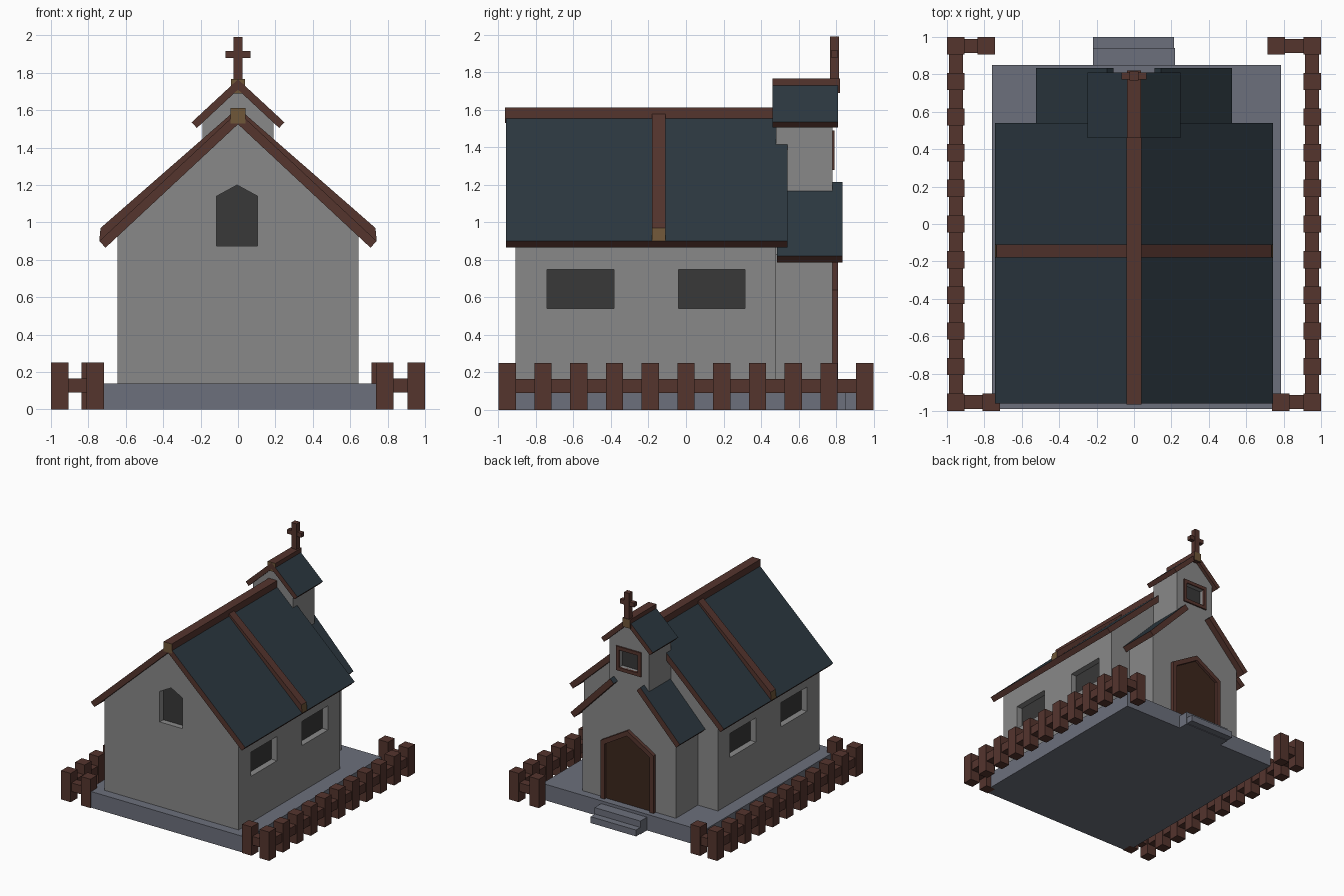
import bpy, bmesh
from mathutils import Vector

if "Cube" in bpy.data.objects:
    bpy.data.objects.remove(bpy.data.objects["Cube"])


def material(name, rgb):
    m = bpy.data.materials.new(name)
    m.diffuse_color = (*rgb, 1)
    m.use_nodes = True
    m.node_tree.nodes["Principled BSDF"].inputs["Base Color"].default_value = m.diffuse_color
    return m


WALL = material("wall_grey", (0.25, 0.25, 0.25))
WOOD = material("brown_wood", (0.09, 0.035, 0.027))
DOOR = material("dark_wood", (0.045, 0.02, 0.012))
TILE = material("slate_blue", (0.025, 0.04, 0.052))
STONE = material("blue_stone", (0.15, 0.16, 0.2))
PANE = material("dark_pane", (0.04, 0.04, 0.04))
END = material("cut_wood", (0.16, 0.095, 0.04))


def prism(name, pts, a, b, mat, axis="y", accent=None, test=None):
    """Extrude a profile along y (points x,z) or along x (points y,z)."""
    bm = bmesh.new()
    place = (lambda p, t: (p[0], t, p[1])) if axis == "y" else (lambda p, t: (t, p[0], p[1]))
    face = bm.faces.new([bm.verts.new(place(p, a)) for p in pts])
    ext = bmesh.ops.extrude_face_region(bm, geom=[face])
    shift = Vector((0, b - a, 0)) if axis == "y" else Vector((b - a, 0, 0))
    bmesh.ops.translate(bm, vec=shift,
                        verts=[v for v in ext["geom"] if isinstance(v, bmesh.types.BMVert)])
    bmesh.ops.recalc_face_normals(bm, faces=bm.faces)
    bm.normal_update()
    if accent:
        for f in bm.faces:
            f.material_index = int(test(f.normal))
    me = bpy.data.meshes.new(name)
    bm.to_mesh(me)
    bm.free()
    me.materials.append(mat)
    if accent:
        me.materials.append(accent)
    ob = bpy.data.objects.new(name, me)
    bpy.context.collection.objects.link(ob)
    return ob


def rect(u0, u1, v0, v1):
    return [(u0, v0), (u1, v0), (u1, v1), (u0, v1)]


def box(name, x0, x1, y0, y1, z0, z1, mat, **kw):
    return prism(name, rect(x0, x1, z0, z1), y0, y1, mat, **kw)


def sym(half):
    """Mirror a half profile across x = 0."""
    return half + [(-x, z) for x, z in reversed(half) if x > 0]


def carve(target, pts, a, b, axis="y"):
    """Cut a recess into a wall."""
    cutter = prism("cutter", pts, a, b, WALL, axis)
    cutter.hide_render = True
    mod = target.modifiers.new("recess", "BOOLEAN")
    mod.operation, mod.solver, mod.object = "DIFFERENCE", "EXACT", cutter
    bpy.context.view_layer.objects.active = target
    bpy.ops.object.modifier_apply(modifier=mod.name)
    bpy.data.objects.remove(cutter)


def facing_up(n):
    return n.z > 0.3


def facing_end(n):
    return abs(n.y) > 0.9


# stone base and entrance steps
box("base", -0.76, 0.785, -0.99, 0.85, 0, 0.14, STONE)
box("upper_step", -0.22, 0.22, 0.84, 0.94, 0, 0.115, STONE)
box("lower_step", -0.22, 0.215, 0.93, 1.0, 0.005, 0.06, STONE)

# main hall and entrance block with bell tower
hall = prism("hall_walls", sym([(0, 1.53), (0.643, 0.93), (0.643, 0.14)]), -0.91, 0.48, WALL)
entrance = prism("entrance_walls", sym([(0, 1.71), (0.19, 1.535), (0.19, 1.1),
                                        (0.45, 0.83), (0.45, 0.14)]), 0.48, 0.78, WALL)

# recessed side windows
for s in (-1, 1):
    for y0, y1 in ((-0.74, -0.385), (-0.04, 0.315)):
        pts = rect(y0, y1, 0.54, 0.75)
        carve(hall, pts, s * 0.585, s * 0.7, "x")
        prism("side_window_pane", pts, s * 0.58, s * 0.59, PANE, "x")

# recessed pointed window in the gable
gable = [(-0.115, 0.875), (0.105, 0.875), (0.105, 1.14), (-0.005, 1.2), (-0.115, 1.14)]
carve(hall, gable, -1.0, -0.855)
prism("gable_window_pane", gable, -0.86, -0.85, PANE)

# tower window with frame
opening = rect(-0.09, 0.09, 1.31, 1.46)
carve(entrance, opening, 0.74, 0.9)
prism("tower_window_pane", opening, 0.735, 0.745, PANE)
for s in (-1, 1):
    box("window_frame_side", s * 0.09, s * 0.12, 0.77, 0.792, 1.28, 1.49, WOOD)
for z in (1.28, 1.46):
    box("window_frame_bar", -0.09, 0.09, 0.77, 0.792, z, z + 0.03, WOOD)

# pointed door and frame
outer = sym([(0, 0.79), (0.255, 0.64), (0.255, 0.14)])
inner = sym([(0, 0.745), (0.215, 0.617), (0.215, 0.14)])
right_half = [(0, 0.79), (0.255, 0.64), (0.255, 0.14), (0.215, 0.14), (0.215, 0.617), (0, 0.745)]
for s in (-1, 1):
    prism("door_frame", [(s * x, z) for x, z in right_half], 0.77, 0.81, WOOD)
prism("door", inner, 0.77, 0.787, DOOR)

# roofs: brown boards with slate tops
def roof(name, top, eave, lower, under, y0, y1):
    pts = [(0, top), eave, lower, (0, under)]
    for s in (-1, 1):
        prism(name, [(s * x, z) for x, z in pts], y0, y1, WOOD, accent=TILE, test=facing_up)


roof("hall_roof", 1.592, (0.742, 0.90), (0.708, 0.865), 1.525, -0.96, 0.54)
roof("tower_roof", 1.765, (0.248, 1.535), (0.22, 1.505), 1.71, 0.46, 0.81)
for s in (-1, 1):
    prism("entrance_roof", [(s * x, z) for x, z in
                            ((0.145, 1.215), (0.525, 0.82), (0.49, 0.785), (0.11, 1.18))],
          0.485, 0.835, WOOD, accent=TILE, test=facing_up)

# ridge beams and the rafter across the hall roof
box("hall_ridge", -0.04, 0.04, -0.965, 0.5, 1.53, 1.613, WOOD, accent=END, test=facing_end)
box("tower_ridge", -0.037, 0.037, 0.46, 0.82, 1.69, 1.767, WOOD, accent=END, test=facing_end)
for s in (-1, 1):
    prism("roof_rafter", [(0, 1.612), (s * 0.735, 0.97), (s * 0.742, 0.90), (0, 1.57)],
          -0.18, -0.11, WOOD, accent=END, test=lambda n: abs(n.x) > 0.9)

# cross
box("cross_post", -0.025, 0.025, 0.768, 0.815, 1.75, 1.99, WOOD)
box("cross_arm", -0.068, 0.068, 0.772, 0.811, 1.88, 1.917, WOOD)


# picket fence
def picket(x, y):
    box("fence_picket", x - 0.046, x + 0.046, y - 0.046, y + 0.046, 0, 0.25, WOOD)


for s in (-1, 1):
    for i in range(11):
        picket(s * 0.953, -0.953 + i * 0.1906)
    box("fence_side_rail", s * 0.915, s * 0.99, -0.95, 0.95, 0.09, 0.165, WOOD)
for x, y in ((-0.763, -1), (0.785, -1), (-0.79, 1), (0.76, 1)):
    picket(x, y * 0.953)
    e = 0.953 if x > 0 else -0.953
    box("fence_end_rail", min(x, e), max(x, e), y * 0.915, y * 0.99, 0.09, 0.165, WOOD)
